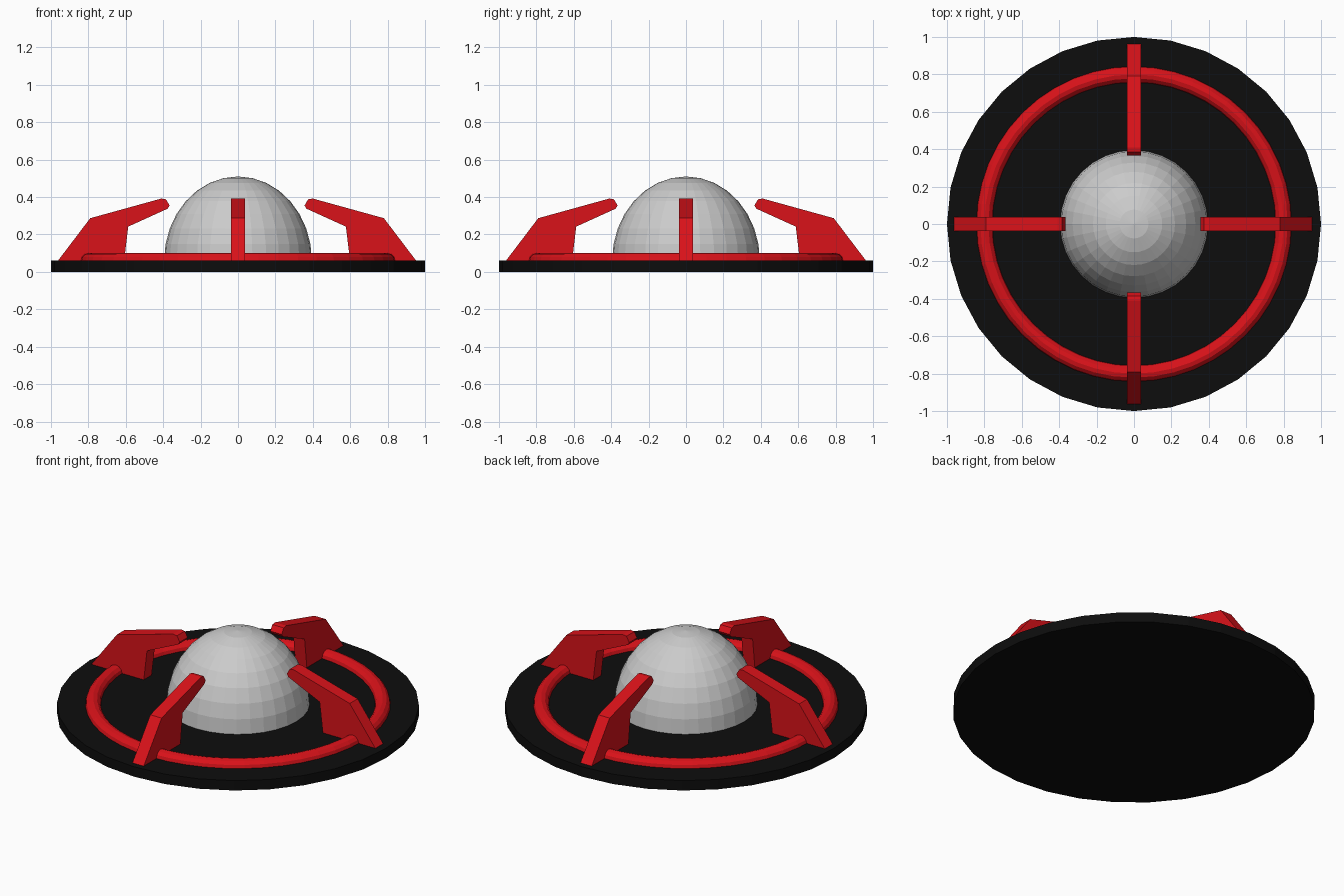
import bpy, bmesh, math
from mathutils import Matrix

if "Cube" in bpy.data.objects:
    bpy.data.objects.remove(bpy.data.objects["Cube"])


def paint(obj, name, color):
    mat = bpy.data.materials.get(name) or bpy.data.materials.new(name)
    mat.diffuse_color = color
    mat.use_nodes = True
    mat.node_tree.nodes["Principled BSDF"].inputs["Base Color"].default_value = mat.diffuse_color
    obj.data.materials.append(mat)


def from_bmesh(name, bm):
    bmesh.ops.recalc_face_normals(bm, faces=bm.faces)
    mesh = bpy.data.meshes.new(name)
    bm.to_mesh(mesh)
    bm.free()
    obj = bpy.data.objects.new(name, mesh)
    bpy.context.collection.objects.link(obj)
    return obj


BLACK = (0.004, 0.004, 0.004, 1)
RED = (0.7, 0.006, 0.01, 1)

# Base disc
bpy.ops.mesh.primitive_cylinder_add(vertices=32, radius=1, depth=0.06, location=(0, 0, 0.03))
disc = bpy.context.object
disc.name = "base_disc"
paint(disc, "black", BLACK)

# Central dome: upper half of a slightly tall sphere, sunk into the disc
bm = bmesh.new()
bmesh.ops.create_uvsphere(bm, u_segments=32, v_segments=16, radius=1)
bmesh.ops.delete(bm, geom=[v for v in bm.verts if v.co.z < -0.01], context='VERTS')
bmesh.ops.transform(bm, matrix=Matrix.Translation((0, 0, 0.06)) @ Matrix.Diagonal((0.395, 0.395, 0.45, 1)),
                    verts=bm.verts)
from_bmesh("dome", bm)

# Ring half sunk into the disc
bpy.ops.mesh.primitive_torus_add(major_segments=48, minor_segments=12, major_radius=0.8,
                                 minor_radius=0.043, location=(0, 0, 0.058))
ring = bpy.context.object
ring.name = "ring"
paint(ring, "red", RED)

# Four claw arms: (radius, height) profile extruded to a flat plate
PROFILE = [(0.97, 0.05), (0.79, 0.287), (0.41, 0.392), (0.385, 0.388), (0.366, 0.355),
           (0.376, 0.338), (0.587, 0.242), (0.61, 0.05)]
HALF = 0.038
for i, (side, shift) in enumerate((("right", -0.01), ("back", 0), ("left", 0), ("front", 0))):
    bm = bmesh.new()
    face = bm.faces.new([bm.verts.new((r + shift, -HALF, z)) for r, z in PROFILE])
    ext = bmesh.ops.extrude_face_region(bm, geom=[face])
    moved = [g for g in ext["geom"] if isinstance(g, bmesh.types.BMVert)]
    bmesh.ops.translate(bm, verts=moved, vec=(0, 2 * HALF, 0))
    bm.transform(Matrix.Rotation(i * math.pi / 2, 4, 'Z'))
    paint(from_bmesh("claw_arm_" + side, bm), "red", RED)
